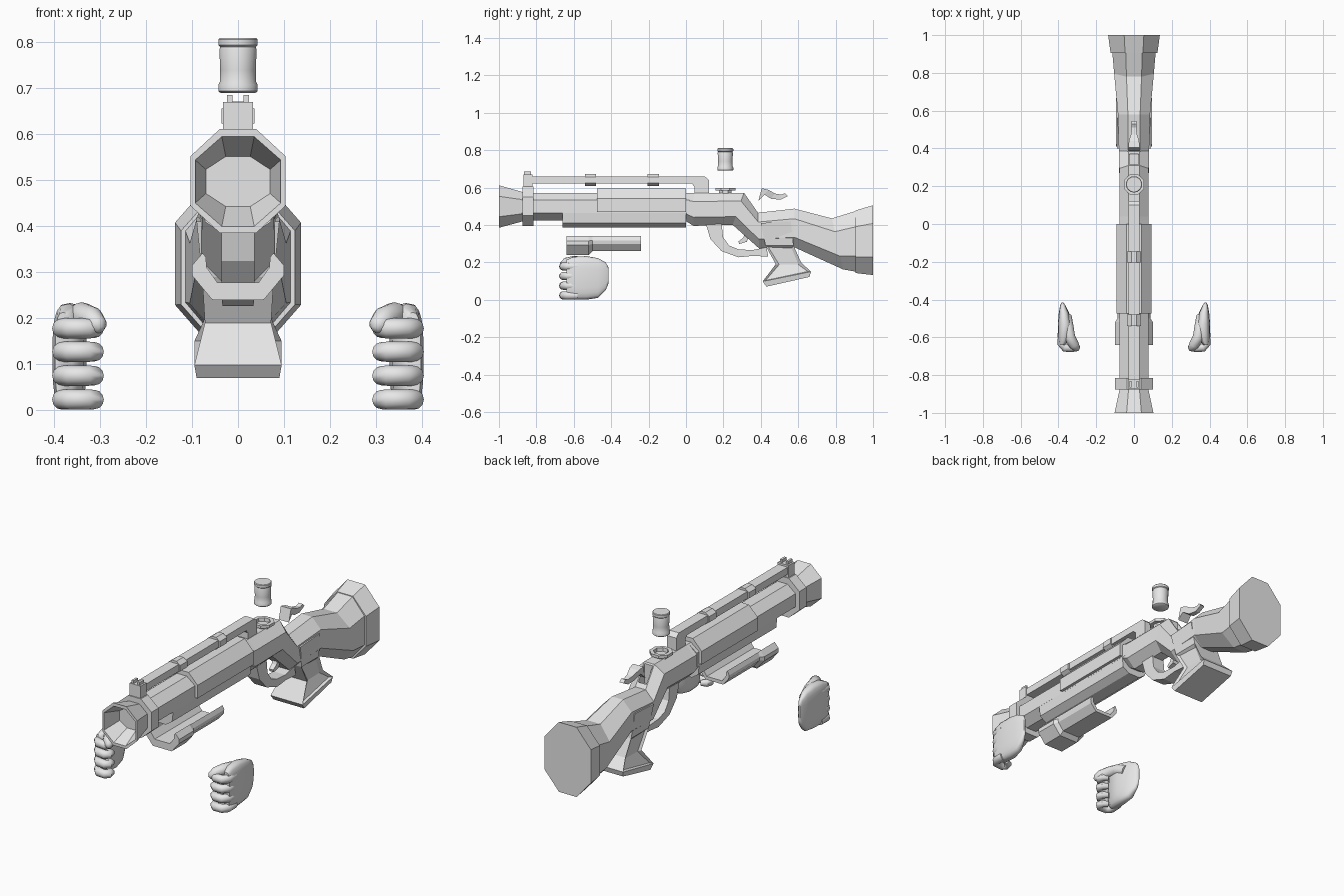
import bpy, bmesh, math
from mathutils import Vector

grey = bpy.data.materials.new("plain_grey")
grey.diffuse_color = (0.8, 0.8, 0.8, 1)


def finish(name, bm, smooth=None):
    bmesh.ops.recalc_face_normals(bm, faces=bm.faces[:])
    me = bpy.data.meshes.new(name)
    bm.to_mesh(me)
    bm.free()
    me.materials.append(grey)
    if smooth:
        me.polygons.foreach_set("use_smooth", [True] * len(me.polygons))
        me.set_sharp_from_angle(angle=math.radians(smooth))
    ob = bpy.data.objects.new(name, me)
    bpy.context.collection.objects.link(ob)
    return ob


def loft_bm(rings):
    """Skin a list of equal point rings and cap both ends."""
    bm = bmesh.new()
    vs = [[bm.verts.new(p) for p in r] for r in rings]
    n = len(vs[0])
    for a, b in zip(vs, vs[1:]):
        for i in range(n):
            j = (i + 1) % n
            bm.faces.new((a[i], a[j], b[j], b[i]))
    bm.faces.new(vs[0])
    bm.faces.new(vs[-1][::-1])
    return bm


def loft(name, rings, smooth=None):
    return finish(name, loft_bm(rings), smooth)


def octa(yb, zb, yt, zt, w, cx=0.38, cz=0.26):
    """Eight-sided section, slanted when bottom and top y differ."""
    pts = [(-cx, 0), (cx, 0), (1, cz), (1, 1 - cz), (cx, 1), (-cx, 1), (-1, 1 - cz), (-1, cz)]
    return [(w * x, yb + (yt - yb) * t, zb + (zt - zb) * t) for x, t in pts]


def tube8(name, secs):
    return loft(name, [octa(y, zb, y, zt, w) for y, zb, zt, w in secs])


def quad(yf, zf, yb, zb, w):
    return [(-w, yf, zf), (w, yf, zf), (w, yb, zb), (-w, yb, zb)]


def box(name, w, y0, y1, z0, z1, x=0):
    return loft(name, [[(x + a, b, z) for a, b, _, _ in
                        ((-w, y0, 0, 0), (w, y0, 0, 0), (w, y1, 0, 0), (-w, y1, 0, 0))]
                       for z in (z0, z1)])


def half(pts, y):
    """Mirror a half section (right side, bottom to top) about x = 0."""
    return [(x, y, z) for x, z in pts] + [(-x, y, z) for x, z in reversed(pts)]


def lathe(name, prof, y, seg, smooth=None):
    return loft(name, [[(r * math.cos(t), y + r * math.sin(t), z)
                        for t in (math.tau * (i + 0.5) / seg for i in range(seg))]
                       for r, z in prof], smooth)


def tube(name, path, radii, side, seg=12):
    """Round tube along a path, with side (+1/-1) mirroring x."""
    P = [Vector(p) for p in path]
    rings = []
    for i, p in enumerate(P):
        d = (P[min(i + 1, len(P) - 1)] - P[max(i - 1, 0)]).normalized()
        u = d.cross(Vector((0, 0, 1))).normalized()
        v = u.cross(d)
        ring = [p + radii[i] * (math.cos(t) * u + math.sin(t) * v)
                for t in (math.tau * k / seg for k in range(seg))]
        rings.append([(side * q.x, q.y, q.z) for q in ring])
    return loft(name, rings, 50)


# Flared hollow muzzle, barrel and front ring
tube8("muzzle", [(-0.87, 0.42, 0.575, 0.075), (-1.0, 0.385, 0.612, 0.103),
                 (-1.0, 0.40, 0.595, 0.093), (-0.90, 0.443, 0.552, 0.07)])
tube8("barrel", [(-0.88, 0.425, 0.572, 0.078), (0.02, 0.425, 0.572, 0.078)])
tube8("front_ring", [(-0.875, 0.395, 0.605, 0.1), (-0.815, 0.395, 0.605, 0.1)])

# Front sight with two prongs
box("front_sight", 0.033, -0.87, -0.82, 0.58, 0.67)
for s in (-1, 1):
    box("sight_prong", 0.006, -0.865, -0.83, 0.66, 0.686, s * 0.018)

# Upper shroud and lower fore-end
shroud = [(0.04, 0.47), (0.093, 0.47), (0.093, 0.54), (0.04, 0.595)]
loft("barrel_shroud", [half(shroud, y) for y in (-0.475, 0.0)])
fore = [(0.035, 0.385), (0.072, 0.41), (0.078, 0.465), (0.05, 0.48)]
loft("fore_end", [half(fore, y) for y in (-0.66, 0.0)])

# Top rod, bent down into the receiver, and its clamps
rod_top = [(-0.84, 0.66), (0.10, 0.66), (0.122, 0.64), (0.122, 0.54)]
rod_low = [(-0.84, 0.622), (0.03, 0.622), (0.045, 0.605), (0.045, 0.54)]
loft("top_rod", [quad(a[0], a[1], b[0], b[1], 0.028) for a, b in zip(rod_top, rod_low)])
for y in (-0.51, -0.175):
    tube8("rod_clamp", [(y - 0.03, 0.608, 0.672, 0.036), (y + 0.03, 0.608, 0.672, 0.036)])

# Receiver flowing into the stock, and the butt
body = loft("receiver_and_stock", [octa(*s) for s in (
    (0.0, 0.42, 0.0, 0.572, 0.077), (0.04, 0.395, 0.04, 0.572, 0.078),
    (0.25, 0.40, 0.31, 0.572, 0.078), (0.39, 0.275, 0.385, 0.465, 0.08),
    (0.58, 0.28, 0.58, 0.487, 0.085), (0.84, 0.162, 0.78, 0.435, 0.105),
    (0.91, 0.15, 0.91, 0.475, 0.115))])
tube8("butt", [(0.905, 0.143, 0.477, 0.124), (1.0, 0.132, 0.505, 0.137)])

# Lever slot cut in the rear slope of the receiver
cutter = box("slot_cutter", 0.024, 0.315, 0.37, 0.46, 0.62)
cutter.hide_render = True
cutter.hide_viewport = True
cut = body.modifiers.new("lever_slot", 'BOOLEAN')
cut.object = cutter
cut.operation = 'DIFFERENCE'
cut.solver = 'EXACT'

# Grip with sunken side panels and a flared foot
bm = loft_bm([quad(*s) for s in (
    (0.40, 0.41, 0.56, 0.42, 0.09), (0.425, 0.29, 0.575, 0.29, 0.078),
    (0.48, 0.19, 0.615, 0.20, 0.072), (0.41, 0.098, 0.668, 0.15, 0.095),
    (0.43, 0.07, 0.66, 0.122, 0.09))])
bm.normal_update()
bmesh.ops.recalc_face_normals(bm, faces=bm.faces[:])
panels = [f for f in bm.faces if abs(f.normal.x) > 0.7 and 0.13 < f.calc_center_median().z < 0.3]
bmesh.ops.inset_region(bm, faces=panels, thickness=0.018, depth=-0.012)
finish("grip", bm)


def strip(name, outer, inner, widths):
    loft(name, [quad(a[0], a[1], b[0], b[1], w) for a, b, w in zip(outer, inner, widths)])


# Trigger guard, trigger and loose lever
strip("trigger_guard",
      [(0.105, 0.41), (0.13, 0.325), (0.19, 0.26), (0.28, 0.227), (0.36, 0.235), (0.44, 0.23)],
      [(0.19, 0.41), (0.198, 0.335), (0.23, 0.29), (0.28, 0.27), (0.35, 0.265), (0.43, 0.28)],
      [0.036, 0.036, 0.036, 0.034, 0.034, 0.034])
strip("trigger",
      [(0.325, 0.40), (0.34, 0.345), (0.325, 0.31), (0.285, 0.298)],
      [(0.29, 0.40), (0.313, 0.35), (0.305, 0.33), (0.28, 0.312)],
      [0.015, 0.015, 0.014, 0.012])
strip("loose_lever",
      [(0.405, 0.596), (0.44, 0.588), (0.475, 0.568), (0.51, 0.562), (0.53, 0.57)],
      [(0.387, 0.53), (0.42, 0.562), (0.455, 0.54), (0.505, 0.535), (0.545, 0.555)],
      [0.03, 0.027, 0.016, 0.012, 0.012])

# Canister socket with a hollow, flanged mouth
lathe("canister_socket", [(0.037, 0.56), (0.037, 0.583), (0.058, 0.583), (0.058, 0.598),
                          (0.038, 0.598), (0.036, 0.58)], 0.21, 8)

# Floating canister with rims
lathe("canister", [(0.038, 0.69), (0.043, 0.694), (0.043, 0.708), (0.04, 0.714), (0.039, 0.74),
                   (0.041, 0.785), (0.039, 0.79), (0.043, 0.794), (0.043, 0.807),
                   (0.04, 0.81)], 0.21, 24, 40)

# Loose hand guard: a U-shaped trough with a thicker front
inner = [(0.045, 0.278), (0.068, 0.31), (0.07, 0.333)]


def trough(y, outer):
    right = outer + inner[::-1]
    n = len(outer)
    left = [(-x, z) for x, z in right]
    pts = right[:n] + right[n:] + left[n:][::-1] + left[:n][::-1]
    return [(x, y, z) for x, z in pts]


thick = [(0.056, 0.24), (0.1, 0.293), (0.1, 0.315), (0.077, 0.342)]
thin = [(0.052, 0.26), (0.084, 0.298), (0.087, 0.318), (0.077, 0.34)]
loft("hand_guard", [trough(-0.64, thick), trough(-0.52, thick),
                    trough(-0.50, thin), trough(-0.24, thin)])

# Pair of curled hands
palm = [(-0.64, 0.380, 0.018, 0.115, 0.098), (-0.60, 0.370, 0.034, 0.116, 0.115),
        (-0.53, 0.366, 0.037, 0.117, 0.116), (-0.47, 0.371, 0.027, 0.116, 0.106),
        (-0.43, 0.377, 0.014, 0.125, 0.075), (-0.415, 0.379, 0.005, 0.13, 0.045)]


def spow(v, p):
    return math.copysign(abs(v) ** p, v)


for s in (1, -1):
    rings = []
    for y, xc, hx, zc, hz in palm:
        ang = [math.tau * i / 20 for i in range(20)]
        rings.append([(s * (xc + hx * spow(math.cos(t), 0.65)), y,
                       zc + hz * spow(math.sin(t), 0.65)) for t in ang])
    loft("palm", rings, 60)
    for z in (0.023, 0.075, 0.127, 0.178):
        tube("finger", [(0.382, -0.58, z), (0.383, -0.635, z), (0.366, -0.655, z),
                        (0.325, -0.657, z), (0.312, -0.645, z), (0.315, -0.625, z),
                        (0.34, -0.61, z)],
             [0.021, 0.022, 0.022, 0.022, 0.021, 0.019, 0.014], s)
    tube("thumb", [(0.36, -0.49, 0.17), (0.35, -0.55, 0.198), (0.34, -0.60, 0.206),
                   (0.318, -0.64, 0.198), (0.303, -0.66, 0.182), (0.298, -0.668, 0.175)],
         [0.03, 0.031, 0.029, 0.027, 0.02, 0.008], s)
